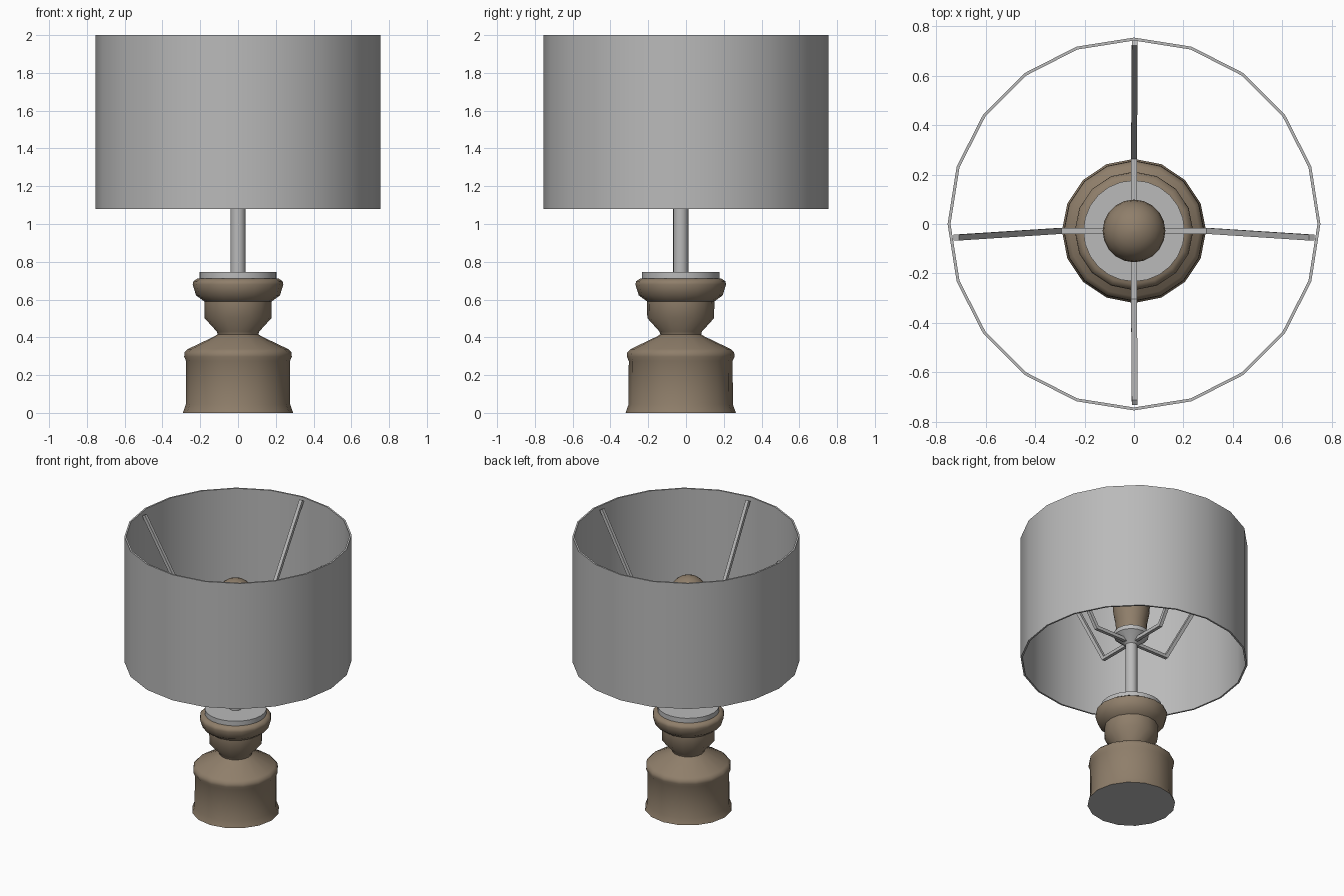
import bpy, bmesh, math
from mathutils import Vector

if "Cube" in bpy.data.objects:
    bpy.data.objects.remove(bpy.data.objects["Cube"])

CX, CY = 0.0, -0.028   # the stem sits slightly in front of the shade centre


def material(name, rgb):
    m = bpy.data.materials.new(name)
    m.diffuse_color = (*rgb, 1)
    m.use_nodes = True
    m.node_tree.nodes["Principled BSDF"].inputs["Base Color"].default_value = m.diffuse_color
    return m


grey = material("light grey", (0.49, 0.49, 0.49))
brown = material("warm brown", (0.275, 0.21, 0.145))


def finish(name, bm, mats, angle=35):
    bmesh.ops.recalc_face_normals(bm, faces=bm.faces)
    me = bpy.data.meshes.new(name)
    bm.to_mesh(me)
    bm.free()
    for m in mats:
        me.materials.append(m)
    me.shade_smooth()
    me.set_sharp_from_angle(angle=math.radians(angle))
    ob = bpy.data.objects.new(name, me)
    bpy.context.collection.objects.link(ob)
    return ob


def lathe(name, profile, sides, mats, cx=CX, cy=CY, closed=False, angle=35):
    """Revolve (radius, height) points; cap the ends unless the profile is a closed loop."""
    bm = bmesh.new()
    rings = []
    for r, z in profile:
        rings.append([bm.verts.new((cx + r * math.cos(2 * math.pi * i / sides),
                                    cy + r * math.sin(2 * math.pi * i / sides), z))
                      for i in range(sides)])
    pairs = list(zip(rings, rings[1:]))
    if closed:
        pairs.append((rings[-1], rings[0]))
    for a, b in pairs:
        for i in range(sides):
            j = (i + 1) % sides
            bm.faces.new((a[i], a[j], b[j], b[i]))
    if not closed:
        bm.faces.new(rings[0][::-1])
        bm.faces.new(rings[-1])
    return finish(name, bm, mats, angle)


# Turned base, with a grey underside
base = lathe("turned_base", [
    (0.292, 0), (0.276, 0.045), (0.275, 0.275), (0.285, 0.297), (0.283, 0.32),
    (0.265, 0.338), (0.125, 0.405), (0.108, 0.416), (0.112, 0.43), (0.177, 0.502),
    (0.178, 0.59), (0.222, 0.622), (0.24, 0.68), (0.236, 0.697), (0.215, 0.711)],
    16, [brown, grey], angle=50)
for p in base.data.polygons:
    if p.normal.z < -0.9 and p.center.z < 0.01:
        p.material_index = 1

# Cap plate, rod and lamp holder
lathe("cap_plate", [(0.205, 0.705), (0.205, 0.745)], 24, [grey])
lathe("rod", [(0.04, 0.74), (0.04, 1.25)], 16, [grey])
lathe("bulb_holder", [(0.04, 1.215), (0.06, 1.235), (0.115, 1.28), (0.115, 1.31)], 16, [grey])

# Bulb with a domed top
dome = [(0.127 * math.cos(math.radians(a)), 1.565 + 0.127 * math.sin(math.radians(a)))
        for a in (0, 15, 30, 45, 60, 75, 87)]
lathe("bulb", [(0.1, 1.305), (0.105, 1.38), (0.12, 1.46)] + dome, 20, [brown])

# Drum shade, a thin open ring
lathe("drum_shade", [(0.755, 1.08), (0.755, 2.0), (0.743, 2.0), (0.743, 1.08)],
      20, [grey], 0, 0, closed=True)


# Four bent arms holding the shade
def arm(name, points, w=0.012):
    pts = [Vector(p) for p in points]
    flat = pts[1] - pts[0]
    side = Vector((-flat.y, flat.x, 0)).normalized()
    bm = bmesh.new()
    rings = []
    for i, p in enumerate(pts):
        d1 = (pts[i] - pts[i - 1]).normalized() if i else (pts[1] - pts[0]).normalized()
        d2 = (pts[i + 1] - pts[i]).normalized() if i < len(pts) - 1 else d1
        up = (d1 + d2).normalized().cross(side).normalized() * (w / math.sqrt((1 + d1.dot(d2)) / 2))
        s = side * w
        rings.append([bm.verts.new(p + o) for o in (s + up, s - up, -s - up, -s + up)])
    for a, b in zip(rings, rings[1:]):
        for i in range(4):
            j = (i + 1) % 4
            bm.faces.new((a[i], a[j], b[j], b[i]))
    bm.faces.new(rings[0])
    bm.faces.new(rings[-1])
    finish(name, bm, [grey])


ARM_Z, TOP_Z = 1.24, 1.98
for name, kink, end in (("left_arm", (-0.3, -0.028), (-0.72, -0.055)),
                        ("right_arm", (0.3, -0.028), (0.72, -0.055)),
                        ("back_arm", (0, 0.27), (0.003, 0.733)),
                        ("front_arm", (0, -0.31), (0.003, -0.723))):
    arm(name, [(CX, CY, ARM_Z), (*kink, ARM_Z), (*end, TOP_Z)])
